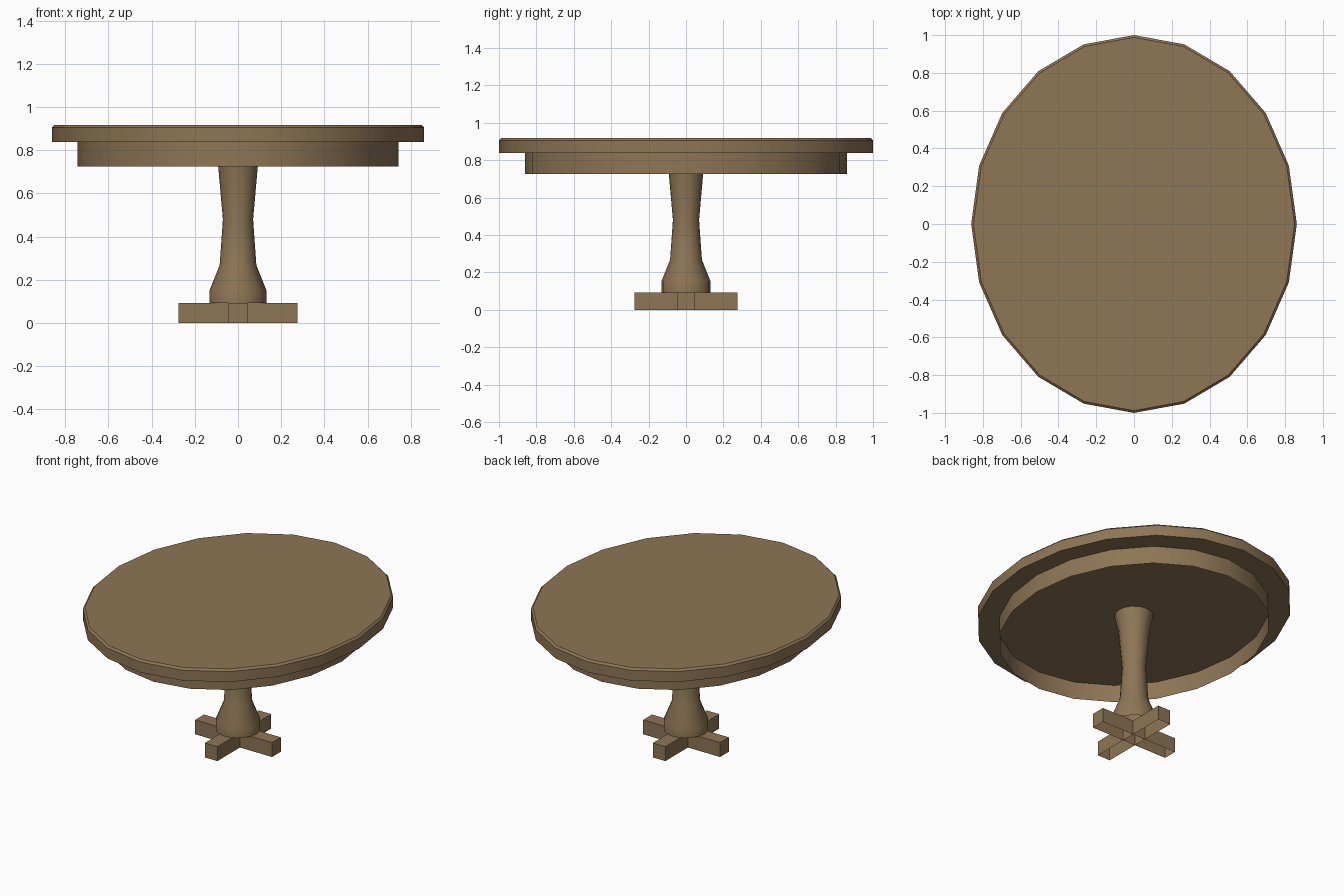
import bpy, bmesh, math

if "Cube" in bpy.data.objects:
    bpy.data.objects.remove(bpy.data.objects["Cube"])

wood = bpy.data.materials.new("warm brown wood")
wood.diffuse_color = (0.27, 0.18, 0.09, 1)
wood.use_nodes = True
wood.node_tree.nodes["Principled BSDF"].inputs["Base Color"].default_value = wood.diffuse_color


def finish(name, bm, smooth=True):
    me = bpy.data.meshes.new(name)
    bm.to_mesh(me)
    bm.free()
    me.materials.append(wood)
    ob = bpy.data.objects.new(name, me)
    bpy.context.collection.objects.link(ob)
    if smooth:
        bpy.ops.object.select_all(action='DESELECT')
        bpy.context.view_layer.objects.active = ob
        ob.select_set(True)
        bpy.ops.object.shade_smooth_by_angle(angle=math.radians(35))
    return ob


def loft(name, rings, sides, cap_bottom=False, cap_top=False):
    """Stack of elliptical rings (rx, ry, z), bottom to top."""
    bm = bmesh.new()
    loops = []
    for rx, ry, z in rings:
        loops.append([bm.verts.new((rx * math.cos(2 * math.pi * i / sides),
                                    ry * math.sin(2 * math.pi * i / sides), z))
                      for i in range(sides)])
    for a, b in zip(loops, loops[1:]):
        for i in range(sides):
            j = (i + 1) % sides
            bm.faces.new((a[i], a[j], b[j], b[i]))
    if cap_bottom:
        bm.faces.new(loops[0][::-1])
    if cap_top:
        bm.faces.new(loops[-1])
    return finish(name, bm)


# oval top with a small chamfer on its upper edge
loft("tabletop", [(0.862, 1.0, 0.838), (0.862, 1.0, 0.905), (0.85, 0.988, 0.917)],
     20, True, True)

# thin open apron under the top
loft("apron", [(0.743, 0.862, 0.725), (0.743, 0.862, 0.838)], 20)

# turned pedestal
profile = [(0.132, 0.093), (0.132, 0.15), (0.085, 0.268), (0.07, 0.48),
           (0.093, 0.74), (0.114, 0.838)]
loft("pedestal", [(r, r, z) for r, z in profile], 16)

# crossed foot bars, open underneath
for name, hx, hy in (("foot_bar_x", 0.275, 0.045), ("foot_bar_y", 0.045, 0.275)):
    bm = bmesh.new()
    bmesh.ops.create_cube(bm, size=1)
    for v in bm.verts:
        v.co = (v.co.x * 2 * hx, v.co.y * 2 * hy, (v.co.z + 0.5) * 0.093)
    bm.faces.ensure_lookup_table()
    bm.normal_update()
    bmesh.ops.delete(bm, geom=[f for f in bm.faces if f.normal.z < -0.5],
                     context='FACES_ONLY')
    finish(name, bm, smooth=False)
